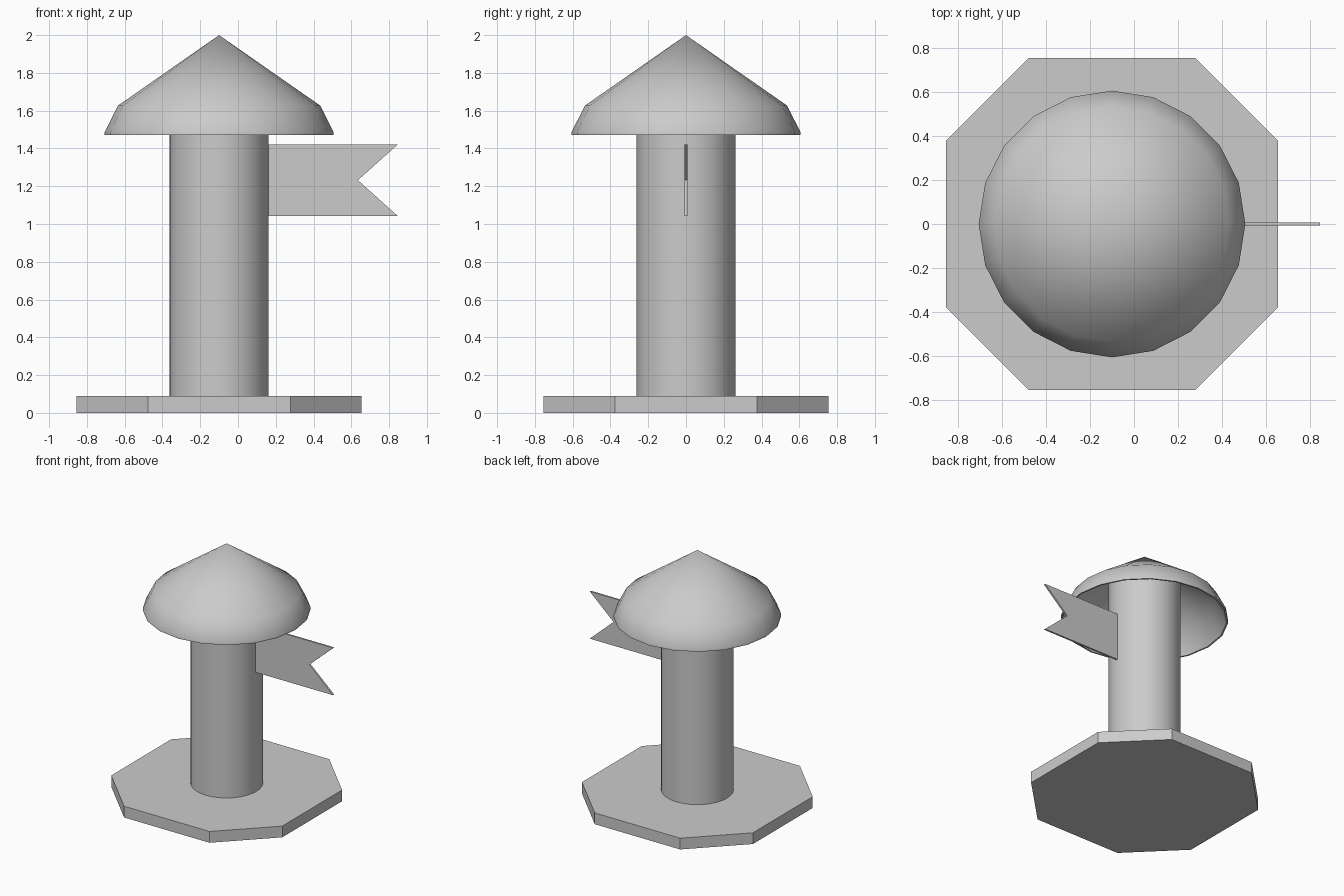
import bpy, bmesh
from math import cos, sin, pi, radians
from mathutils import Vector

if "Cube" in bpy.data.objects:
    bpy.data.objects.remove(bpy.data.objects["Cube"])

CX = -0.1  # axis of the post


def finish(name, bm, smooth=None):
    bmesh.ops.remove_doubles(bm, verts=bm.verts, dist=1e-5)
    bmesh.ops.recalc_face_normals(bm, faces=bm.faces)
    me = bpy.data.meshes.new(name)
    bm.to_mesh(me)
    bm.free()
    ob = bpy.data.objects.new(name, me)
    bpy.context.collection.objects.link(ob)
    if smooth:
        bpy.ops.object.select_all(action='DESELECT')
        ob.select_set(True)
        bpy.context.view_layer.objects.active = ob
        bpy.ops.object.shade_smooth_by_angle(angle=radians(smooth))
    return ob


def prism(name, points, vec):
    bm = bmesh.new()
    face = bm.faces.new([bm.verts.new(p) for p in points])
    ext = bmesh.ops.extrude_face_region(bm, geom=[face], use_keep_orig=True)
    verts = [g for g in ext['geom'] if isinstance(g, bmesh.types.BMVert)]
    bmesh.ops.translate(bm, verts=verts, vec=Vector(vec))
    return finish(name, bm)


def lathe(name, profile, sides, smooth):
    bm = bmesh.new()
    rings = []
    for r, z in profile:
        if r == 0:
            rings.append([bm.verts.new((CX, 0, z))] * sides)
        else:
            rings.append([bm.verts.new((CX + r * cos(2 * pi * i / sides),
                                        r * sin(2 * pi * i / sides), z)) for i in range(sides)])
    for a, b in zip(rings, rings[1:]):
        for i in range(sides):
            j = (i + 1) % sides
            quad = list(dict.fromkeys((a[i], a[j], b[j], b[i])))
            bm.faces.new(quad)
    return finish(name, bm, smooth)


# Base: square slab with cut corners
W, C = 0.755, 0.377
outline = [(W, -C), (W, C), (C, W), (-C, W), (-W, C), (-W, -C), (-C, -W), (C, -W)]
prism("base", [(CX + x, y, 0) for x, y in outline], (0, 0, 0.09))

# Round post, reaching up into the hollow roof
lathe("post", [(0, 0.08), (0.262, 0.08), (0.262, 1.80), (0, 1.80)], 32, 40)

# Hollow two-slope roof with a thin rim
lathe("roof", [(0, 2.0), (0.535, 1.627), (0.606, 1.487), (0.606, 1.47),
               (0.594, 1.47), (0.522, 1.617), (0, 1.982)], 20, 40)

# Swallow-tailed flag
prism("flag", [(x, -0.007, z) for x, z in
               [(0.15, 1.043), (0.845, 1.043), (0.635, 1.232), (0.845, 1.42), (0.15, 1.42)]],
      (0, 0.014, 0))
